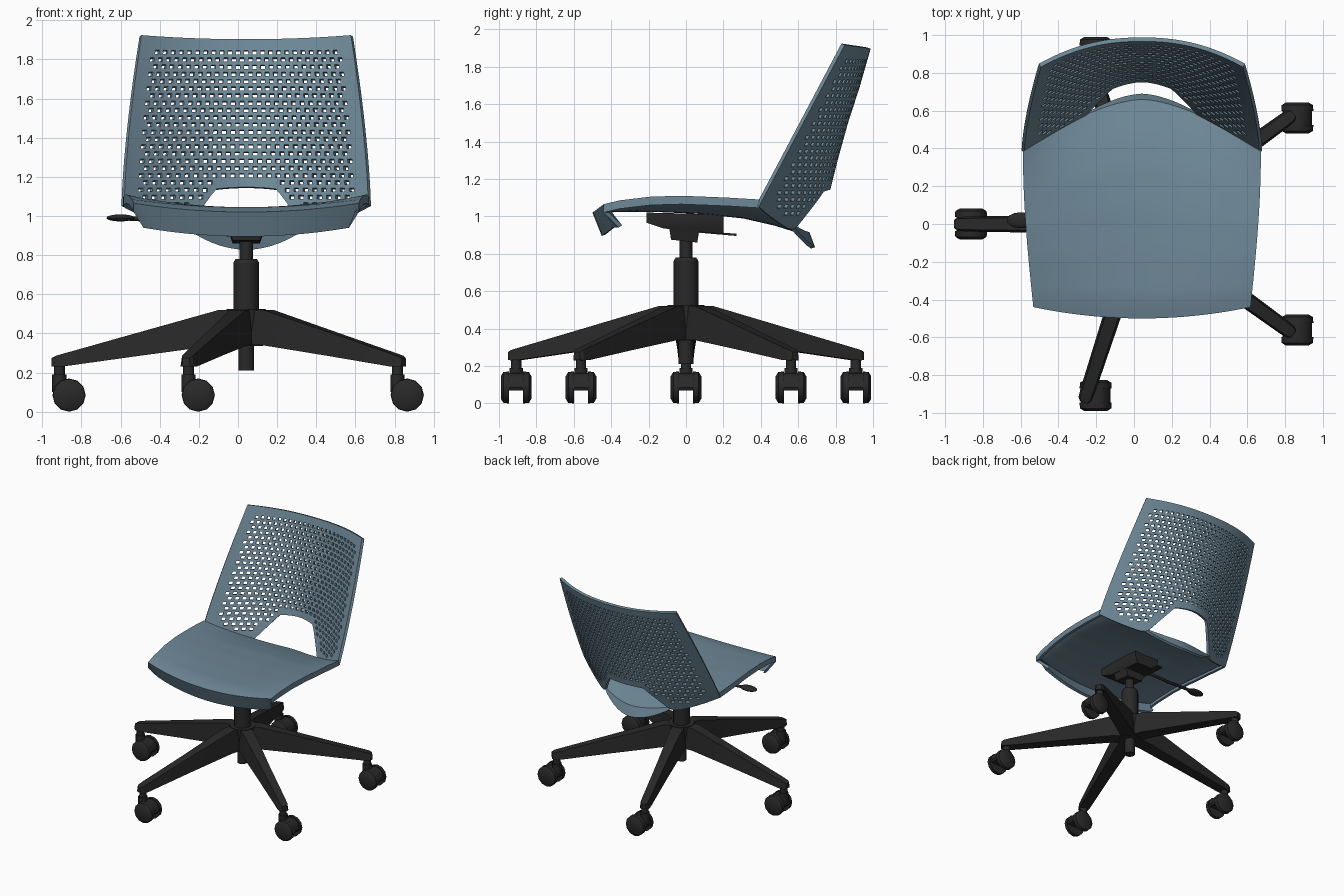
import bpy, bmesh, math
from mathutils import Matrix, Vector

if "Cube" in bpy.data.objects:
    bpy.data.objects.remove(bpy.data.objects["Cube"])

CX = 0.042  # x of the column axis


def material(name, rgb):
    m = bpy.data.materials.new(name)
    m.diffuse_color = (*rgb, 1)
    m.use_nodes = True
    m.node_tree.nodes["Principled BSDF"].inputs["Base Color"].default_value = m.diffuse_color
    return m


BLUE = material("blue grey plastic", (0.155, 0.245, 0.31))
BLACK = material("black plastic", (0.022, 0.022, 0.022))


def finish(name, bm, mat, thickness=0, offset=0, angle=35):
    me = bpy.data.meshes.new(name)
    bm.to_mesh(me)
    bm.free()
    ob = bpy.data.objects.new(name, me)
    bpy.context.collection.objects.link(ob)
    me.materials.append(mat)
    bpy.ops.object.select_all(action='DESELECT')
    ob.select_set(True)
    bpy.context.view_layer.objects.active = ob
    if thickness:
        mod = ob.modifiers.new("thickness", 'SOLIDIFY')
        mod.thickness, mod.offset = thickness, offset
        bpy.ops.object.modifier_apply(modifier=mod.name)
    bpy.ops.object.shade_smooth_by_angle(angle=math.radians(angle))
    return ob


def interp(pts, x):
    if x <= pts[0][0]:
        return pts[0][1]
    for (x0, y0), (x1, y1) in zip(pts, pts[1:]):
        if x <= x1:
            return y0 + (y1 - y0) * (x - x0) / (x1 - x0)
    return pts[-1][1]


def grid(f, us, vs, skip=lambda i, j: False):
    bm = bmesh.new()
    v = [[bm.verts.new(f(u, w)) for w in vs] for u in us]
    for i in range(len(us) - 1):
        for j in range(len(vs) - 1):
            if not skip(i, j):
                bm.faces.new((v[i][j], v[i + 1][j], v[i + 1][j + 1], v[i][j + 1]))
    bmesh.ops.remove_doubles(bm, verts=bm.verts, dist=0.0004)
    loose = [w for w in bm.verts if not w.link_faces]
    bmesh.ops.delete(bm, geom=loose, context='VERTS')
    return bm


def cyl(bm, r1, r2, a, b, n=12):
    a, b = Vector(a), Vector(b)
    d = b - a
    m = Matrix.Translation((a + b) / 2) @ d.to_track_quat('Z', 'Y').to_matrix().to_4x4()
    bmesh.ops.create_cone(bm, cap_ends=True, segments=n, radius1=r1, radius2=r2,
                          depth=d.length, matrix=m)


def loft(bm, rings):
    vs = [[bm.verts.new(p) for p in r] for r in rings]
    n = len(vs[0])
    for a, b in zip(vs, vs[1:]):
        for k in range(n):
            bm.faces.new((a[k], a[(k + 1) % n], b[(k + 1) % n], b[k]))
    bm.faces.new(vs[0])
    bm.faces.new(vs[-1])
    bmesh.ops.recalc_face_normals(bm, faces=bm.faces)


# Seat shell: dished, with a front flap (a=-1), side flanges (|t|>1) and rear lip (a=2)
Z_MID = [(0, 1.02), (.05, 1.035), (.1, 1.045), (.3, 1.045), (.5, 1.035),
         (.7, 1.01), (.85, .97), (1, .915)]
Z_EDGE = [(0, 1.065), (.1, 1.085), (.3, 1.105), (.5, 1.11), (.8, 1.10), (1, 1.09)]


def seat(u, a):
    t, s = max(-1, min(1, u)), max(0, min(1, a))
    y0, y1 = -.5 + .06 * t * t, .66 - .27 * abs(t) ** 1.6
    y = y0 + (y1 - y0) * s
    z = interp(Z_MID, s) + (interp(Z_EDGE, s) - interp(Z_MID, s)) * t * t
    hw = .575 + .055 * math.sin(math.pi / 2 * s)
    if a < 0:
        y, z, hw = y + .05, z - .125, .525
    if a > 1:
        k = max(0, 1 - (t / .55) ** 2)
        y, z = y + .03 * k, z - .08 * k
    if abs(u) > 1:
        y, z = (y + .03, z) if a < 0 else (y, z - .045)
    return (CX + t * hw, y, z)


us = [-1.1] + [k / 14 for k in range(-14, 15)] + [1.1]
vs = [-1, 0, .04, .1] + [k / 20 for k in range(3, 21)] + [2]
finish("seat", grid(seat, us, vs), BLUE, .022, -1)

# Backrest: curved perforated sheet with an opening above the seat
Y_MID = [(.9, .68), (1.12, .755), (1.3, .80), (1.5, .855), (1.7, .92), (1.9, .977)]


def bottom(t):
    t = abs(t)
    if t < .25:
        return 1.145 - .01 * (t / .25) ** 2
    return interp([(.25, 1.135), (.5, .925)], t) if t < .5 else .88 + .175 * t * t


def back(t, z):
    if z > 1.88:
        z += .02 * t * t
    z = max(z, bottom(t))
    h = max(0, min(1, (z - 1.05) / .87))
    hw = .63 - .09 * h ** 1.5
    yc, ye = interp(Y_MID, z), .40 + (z - 1.09) * .53
    return (CX + t * hw, yc - (yc - ye) * abs(t) ** (1.6 + .7 * h), z)


N = 53
ts = [-1 + 2 * i / N for i in range(N + 1)]
zs = []
for k in range(25):
    zs += [.935 + .037 * k, .955 + .037 * k]
zs += [1.862, 1.9]


def hole(i, j):
    low = max(bottom(ts[i]), bottom(ts[i + 1])) + .035
    inside = abs(ts[i] + ts[i + 1]) / 2 < .87 and zs[j] > low and j < 50
    return inside and j % 2 == 0 and (i + j // 2) % 2 == 0


finish("backrest", grid(back, ts, zs, hole), BLUE, .022, 0)

# Column, gas lift and hub
bm = bmesh.new()
for r1, r2, z0, z1 in ((.04, .04, .21, .36), (.085, .1, .335, .525), (.066, .066, .5, .76),
                       (.066, .055, .76, .78), (.034, .034, .77, .9)):
    cyl(bm, r1, r2, (CX, 0, z0), (CX, 0, z1))
finish("column", bm, BLACK)

# Five legs, each with a twin-wheel caster trailing towards +x
for k in range(5):
    a = math.radians(36 + 72 * k)
    c, s = math.cos(a), math.sin(a)
    rings = []
    for r, wt, wb, zb, zt in ((.02, .045, .055, .34, .522), (.14, .045, .055, .34, .52),
                              (.55, .034, .046, .285, .405), (.93, .03, .04, .232, .298),
                              (.975, .028, .036, .23, .285), (.994, .018, .022, .232, .275)):
        rings.append([(CX + r * c - w * s, r * s + w * c, z)
                      for w, z in ((-wb, zb), (wb, zb), (wt, zt), (-wt, zt))])
    bm = bmesh.new()
    loft(bm, rings)
    finish(f"leg_{k + 1}", bm, BLACK, angle=20)

    px, py = CX + .955 * c, .955 * s
    x = px + .05
    bm = bmesh.new()
    for d in (-1, 1):
        cyl(bm, .085, .083, (x, py + d * .038, .085), (x, py + d * .068, .085))
        cyl(bm, .083, .06, (x, py + d * .068, .085), (x, py + d * .082, .085))
    # hood between the wheels: half disc extruded across y
    arc = [(x + .078 * math.cos(q), .085 + .078 * math.sin(q))
           for q in (math.pi * i / 8 for i in range(9))]
    arc = [(x + .07, .07)] + arc + [(x - .07, .07)]
    loft(bm, [[(p, py - .042, z) for p, z in arc], [(p, py + .042, z) for p, z in arc]])
    cyl(bm, .036, .036, (px, py, .1), (px, py, .19))
    cyl(bm, .028, .028, (px, py, .19), (px, py, .25))
    finish(f"caster_{k + 1}", bm, BLACK)


# Tilt mechanism under the seat
def ring(x0, x1, y0, y1, z0, z1):
    return [(CX + x0, y0, z0), (CX + x1, y0, z0), (CX + x1, y1, z1), (CX + x0, y1, z1)]


bm = bmesh.new()
loft(bm, [ring(-.07, .07, -.08, .06, .875, .86), ring(-.09, .09, -.09, .07, .94, .92)])
loft(bm, [ring(-.09, .09, -.12, .2, .935, .905), ring(-.11, .11, -.21, .2, .965, .965),
          ring(-.11, .11, -.21, .2, 1.02, 1.01)])
loft(bm, [ring(-.1, -.05, .04, .27, .915, .895), ring(-.1, -.05, .04, .27, .925, .907)])
finish("tilt_mechanism", bm, BLACK)

# Height lever: bent rod and flat paddle
cu = bpy.data.curves.new("lever_rod", 'CURVE')
cu.dimensions = '3D'
cu.bevel_depth, cu.bevel_resolution = .012, 2
sp = cu.splines.new('POLY')
path = [(0, .08, .94), (-.15, .09, .935), (-.28, .07, .945), (-.42, .03, .98), (-.56, .02, .988)]
sp.points.add(len(path) - 1)
for p, q in zip(sp.points, path):
    p.co = (*q, 1)
cu.materials.append(BLACK)
bpy.context.collection.objects.link(bpy.data.objects.new("lever_rod", cu))

bm = bmesh.new()
bmesh.ops.create_uvsphere(bm, u_segments=14, v_segments=8, radius=1,
                          matrix=Matrix.Translation((-.6, .02, .99)) @ Matrix.Diagonal((.075, .042, .018, 1)))
finish("lever_paddle", bm, BLACK)
